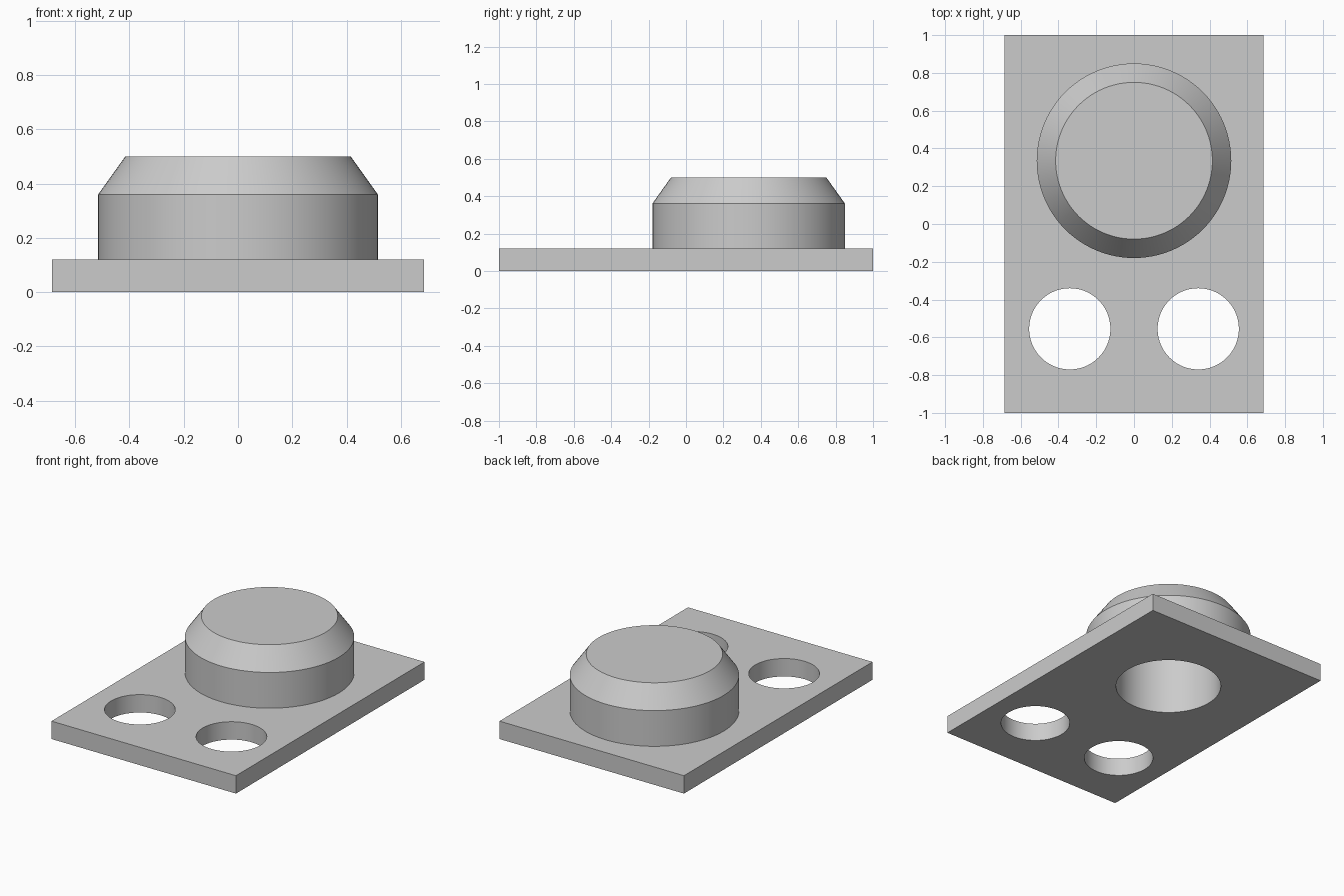
import bpy
import math
from mathutils import Matrix

cube = bpy.data.objects.get("Cube")
if cube:
    bpy.data.objects.remove(cube, do_unlink=True)

import bmesh

PLATE = (1.37, 2.0, 0.12)
BOSS_Y = 0.335
SEGMENTS = 96

grey = bpy.data.materials.new("light_grey")
grey.use_nodes = True
grey.diffuse_color = (0.6, 0.6, 0.6, 1)
grey.node_tree.nodes["Principled BSDF"].inputs["Base Color"].default_value = (0.6, 0.6, 0.6, 1)


def finish(name, bm):
    bmesh.ops.recalc_face_normals(bm, faces=bm.faces)
    mesh = bpy.data.meshes.new(name)
    bm.to_mesh(mesh)
    bm.free()
    mesh.materials.append(grey)
    obj = bpy.data.objects.new(name, mesh)
    bpy.context.collection.objects.link(obj)
    return obj


def lathe(name, profile, x, y):
    """Closed solid turned from (radius, z) points, capped at both ends."""
    bm = bmesh.new()
    rings = []
    for r, z in profile:
        angles = [2 * math.pi * i / SEGMENTS for i in range(SEGMENTS)]
        rings.append([bm.verts.new((x + r * math.cos(a), y + r * math.sin(a), z)) for a in angles])
    for low, high in zip(rings, rings[1:]):
        for i in range(SEGMENTS):
            j = (i + 1) % SEGMENTS
            bm.faces.new((low[i], low[j], high[j], high[i]))
    bm.faces.new(rings[0])
    bm.faces.new(rings[-1])
    return finish(name, bm)


def combine(target, tool, operation):
    """Apply a boolean and discard the tool."""
    mod = target.modifiers.new(operation.lower(), 'BOOLEAN')
    mod.operation = operation
    mod.solver = 'EXACT'
    mod.object = tool
    bpy.context.view_layer.objects.active = target
    bpy.ops.object.modifier_apply(modifier=mod.name)
    bpy.data.objects.remove(tool, do_unlink=True)


# Base plate
bm = bmesh.new()
bmesh.ops.create_cube(bm, size=1, matrix=Matrix.Translation((0, 0, PLATE[2] / 2)) @ Matrix.Diagonal((*PLATE, 1)))
body = finish("plate_with_boss", bm)

# Round boss with a chamfered top
boss = lathe("boss", [(0.515, 0.05), (0.515, 0.36), (0.415, 0.5)], 0, BOSS_Y)
combine(body, boss, 'UNION')

# Blind bore from below, closed by the top of the boss
combine(body, lathe("bore_cutter", [(0.328, -0.1), (0.328, 0.4)], 0, BOSS_Y), 'DIFFERENCE')

# Pair of through holes
for side in (-1, 1):
    cutter = lathe("hole_cutter", [(0.215, -0.1), (0.215, 0.3)], side * 0.34, -0.555)
    combine(body, cutter, 'DIFFERENCE')

# Smooth round walls, crisp edges
bpy.ops.object.select_all(action='DESELECT')
body.select_set(True)
bpy.context.view_layer.objects.active = body
bpy.ops.object.shade_smooth_by_angle(angle=math.radians(25))
